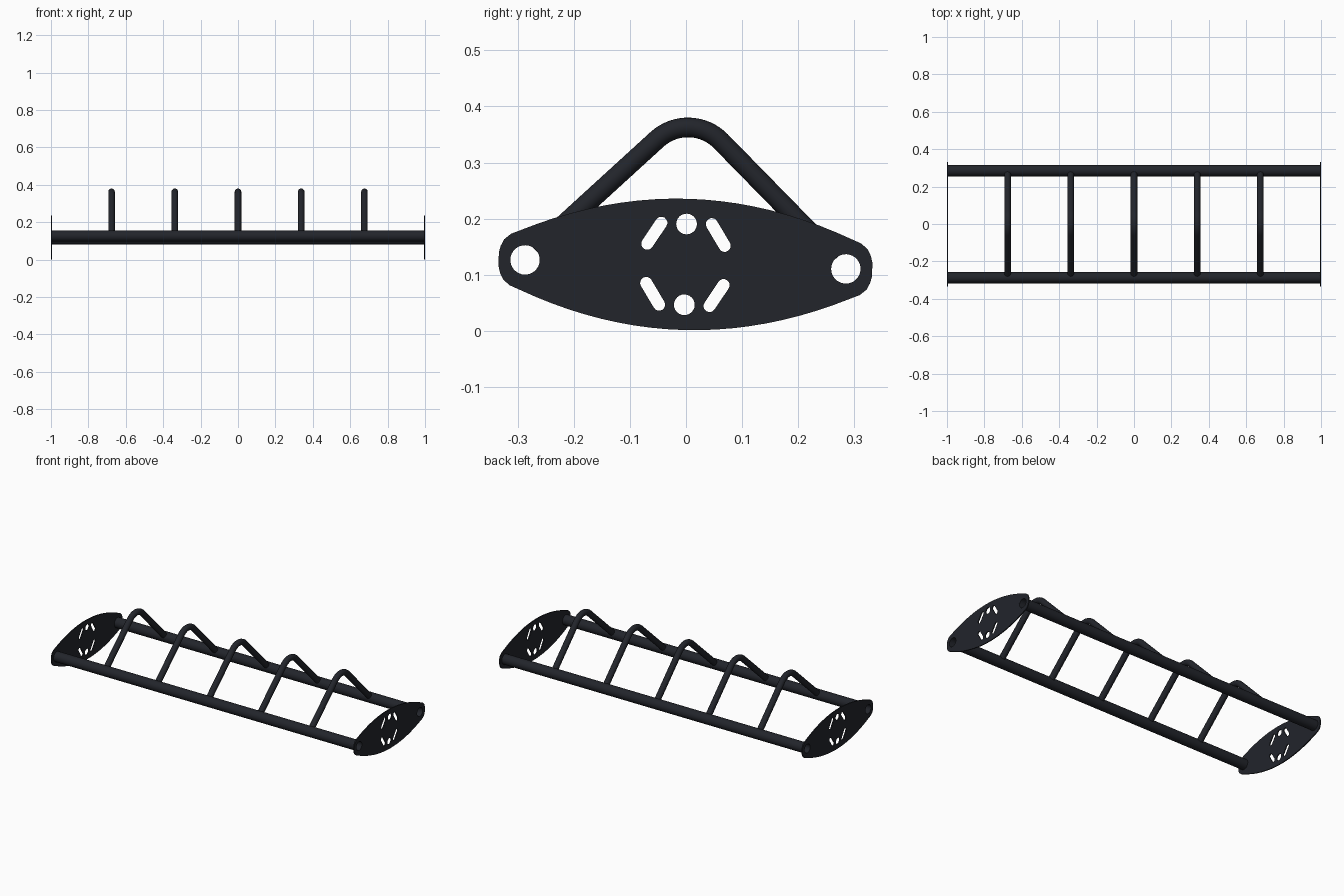
import bpy, bmesh
from math import sin, cos, pi, radians, atan2, tan
from mathutils import Matrix

if "Cube" in bpy.data.objects:
    bpy.data.objects.remove(bpy.data.objects["Cube"])

# Shared frame: profile (u, v) -> world (y, z), slightly tilted about x
TILT = Matrix.Translation((0, -0.001, 0.1185)) @ Matrix.Rotation(radians(-1.6), 4, 'X')
BASIS = TILT @ Matrix(((0, 0, 1, 0), (1, 0, 0, 0), (0, 1, 0, 0), (0, 0, 0, 1)))
HALF, TUBE_R, RUNG_R = 0.286, 0.030, 0.0175

paint = bpy.data.materials.new("dark_paint")
paint.diffuse_color = (0.016, 0.018, 0.024, 1)
paint.use_nodes = True
paint.node_tree.nodes["Principled BSDF"].inputs["Base Color"].default_value = paint.diffuse_color


def curve_to_mesh(name, curve, matrix):
    ob = bpy.data.objects.new(name, curve)
    bpy.context.collection.objects.link(ob)
    bpy.ops.object.select_all(action='DESELECT')
    ob.select_set(True)
    bpy.context.view_layer.objects.active = ob
    bpy.ops.object.convert(target='MESH')
    ob = bpy.context.object
    ob.name = name
    ob.data.transform(matrix)
    bm = bmesh.new()
    bm.from_mesh(ob.data)
    bmesh.ops.remove_doubles(bm, verts=bm.verts, dist=0.00005)
    bmesh.ops.recalc_face_normals(bm, faces=bm.faces)
    bm.to_mesh(ob.data)
    bm.free()
    ob.data.materials.clear()
    ob.data.materials.append(paint)
    bpy.ops.object.shade_smooth_by_angle(angle=radians(35))
    return ob


def add_poly(curve, pts, closed):
    s = curve.splines.new('POLY')
    s.points.add(len(pts) - 1)
    for p, (u, v) in zip(s.points, pts):
        p.co = (u, v, 0, 1)
    s.use_cyclic_u = closed


def extruded(name, loops, half_depth, x):
    # flat profile with holes, extruded along x
    c = bpy.data.curves.new(name, 'CURVE')
    c.dimensions, c.fill_mode, c.extrude = '2D', 'BOTH', half_depth
    for loop in loops:
        add_poly(c, loop, True)
    return curve_to_mesh(name, c, Matrix.Translation((x, 0, 0)) @ BASIS)


def circle(u, v, r, n=32):
    return [(u + r * cos(2 * pi * i / n), v + r * sin(2 * pi * i / n)) for i in range(n)]


def slot(a, b, r, n=8):
    ang = atan2(b[1] - a[1], b[0] - a[0])
    pts = []
    for (u, v), start in ((b, ang - pi / 2), (a, ang + pi / 2)):
        pts += [(u + r * cos(start + pi * i / n), v + r * sin(start + pi * i / n))
                for i in range(n + 1)]
    return pts


# End plates: lens outline with blunt rounded ends, slots and round holes
N = 20
top = [(0.295 - 0.59 * i / N, 0.117 - 0.064 * (1 - 2 * i / N) ** 2) for i in range(N + 1)]
end = [(0.333, 0.012), (0.330, 0.024), (0.324, 0.036), (0.312, 0.046)]
upper = end + top + [(-u, v) for u, v in reversed(end)]
outline = upper + [(-u, -v) for u, v in upper]
holes = [circle(s * HALF, 0, TUBE_R) for s in (-1, 1)]
holes += [circle(0, s * 0.072, 0.0185, 24) for s in (-1, 1)]
for su in (-1, 1):
    for sv in (-1, 1):
        holes.append(slot((su * 0.045, sv * 0.073), (su * 0.069, sv * 0.035), 0.0108))
for side, x in (("left", -0.997), ("right", 0.997)):
    extruded(side + "_end_plate", [outline] + holes, 0.003, x)

# Long hollow side tubes
for side, u in (("front", -HALF), ("back", HALF)):
    extruded(side + "_tube", [circle(u, 0, TUBE_R), circle(u, 0, 0.0262)], 0.9998, 0)

# Peaked bent rungs between the tubes
A, R = radians(44), 0.082
centre_v = HALF * tan(A) - R / cos(A)
arc = [(R * sin(t), centre_v + R * cos(t))
       for t in (A * (i / 8 - 1) for i in range(17))]
foot = (HALF - 0.0255 * cos(A), 0.0255 * sin(A))
path = [(-foot[0], foot[1])] + arc + [foot]
for i in range(5):
    c = bpy.data.curves.new("rung", 'CURVE')
    c.dimensions = '3D'
    c.bevel_depth, c.bevel_resolution, c.use_fill_caps = RUNG_R, 8, True
    add_poly(c, path, False)
    curve_to_mesh(f"bent_rung_{i + 1}", c, Matrix.Translation(((i - 2) * 0.338, 0, 0)) @ BASIS)
